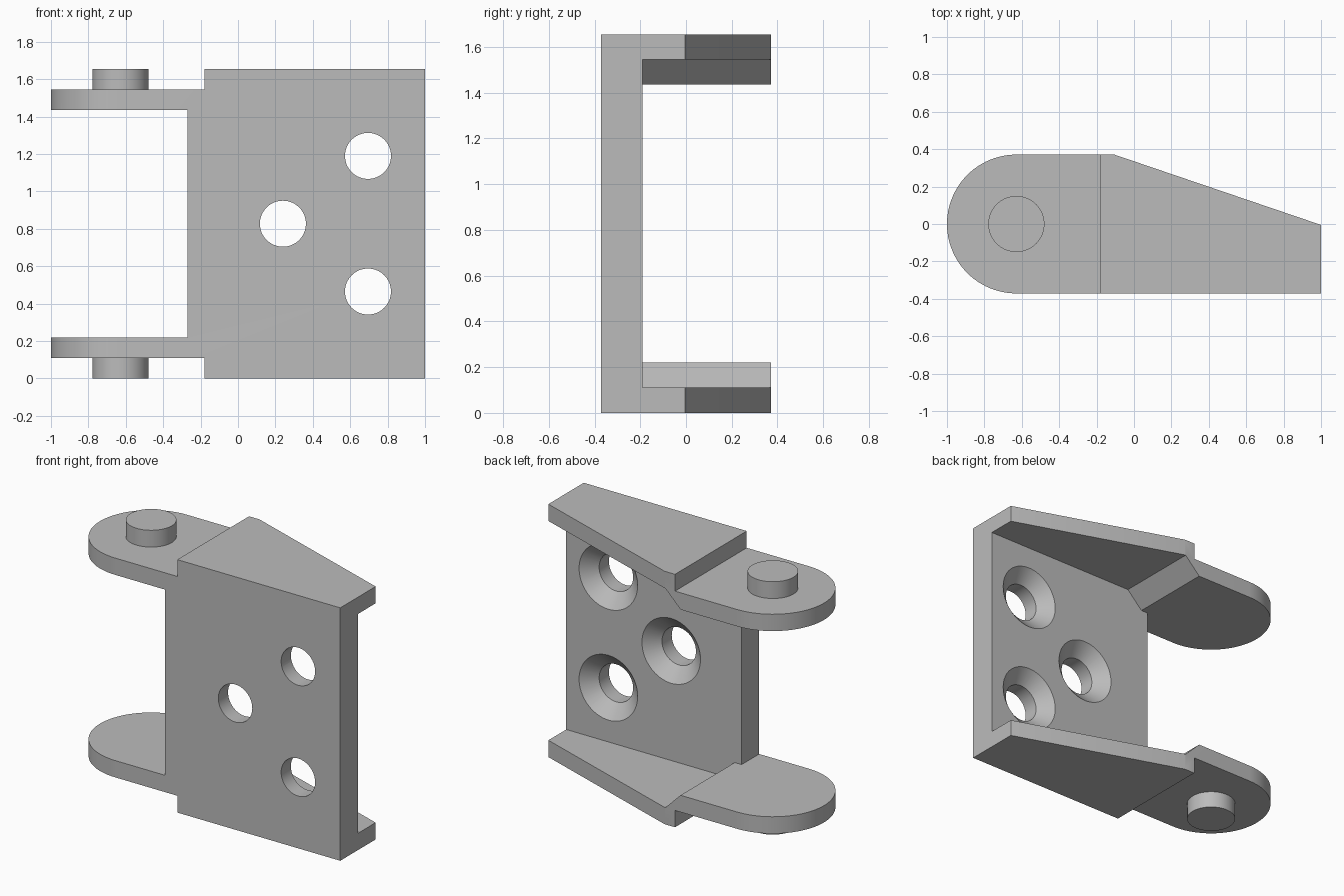
import bpy, bmesh, math
from mathutils import Vector

cube = bpy.data.objects.get("Cube")
if cube:
    bpy.data.objects.remove(cube, do_unlink=True)

HEIGHT, HALF_DEPTH, WEB_BACK = 1.655, 0.371, -0.19
TAB_X, STEP, TAB_IN = -0.629, 0.11, 0.22   # pin centre, outer step, inner tab face

grey = bpy.data.materials.new("light grey metal")
grey.use_nodes = True
grey.diffuse_color = (0.5, 0.5, 0.5, 1)
grey.node_tree.nodes["Principled BSDF"].inputs["Base Color"].default_value = (0.5, 0.5, 0.5, 1)


def solid(name, outline, extrude):
    """Extrude a closed planar outline into a solid object."""
    bm = bmesh.new()
    face = bm.faces.new([bm.verts.new(p) for p in outline])
    new = bmesh.ops.extrude_face_region(bm, geom=[face])["geom"]
    bmesh.ops.translate(bm, vec=Vector(extrude),
                        verts=[v for v in new if isinstance(v, bmesh.types.BMVert)])
    bmesh.ops.recalc_face_normals(bm, faces=bm.faces)
    return finish(name, bm)


def cone(name, r1, r2, depth, axis, centre, sides=64):
    """Cylinder or cone along axis, r1 at the start of the axis."""
    bm = bmesh.new()
    bmesh.ops.create_cone(bm, cap_ends=True, segments=sides, radius1=r1, radius2=r2, depth=depth)
    turn = Vector((0, 0, 1)).rotation_difference(Vector(axis)).to_matrix()
    bmesh.ops.rotate(bm, matrix=turn, verts=bm.verts)
    bmesh.ops.translate(bm, vec=Vector(centre), verts=bm.verts)
    return finish(name, bm)


def finish(name, bm):
    mesh = bpy.data.meshes.new(name)
    bm.to_mesh(mesh)
    bm.free()
    mesh.materials.append(grey)
    obj = bpy.data.objects.new(name, mesh)
    bpy.context.collection.objects.link(obj)
    return obj


def combine(obj, tool, operation):
    """Apply one boolean, then drop the helper."""
    tool.hide_render = True
    mod = obj.modifiers.new("cut", "BOOLEAN")
    mod.operation, mod.object, mod.solver = operation, tool, "EXACT"
    bpy.context.view_layer.objects.active = obj
    bpy.ops.object.modifier_apply(modifier=mod.name)
    bpy.data.objects.remove(tool, do_unlink=True)


def mirrored(half):
    """Close a lower half profile (x, z) with its reflection about mid height."""
    return half + [(x, HEIGHT - z) for x, z in reversed(half)]


def shade(obj):
    bpy.ops.object.select_all(action="DESELECT")
    obj.select_set(True)
    bpy.context.view_layer.objects.active = obj
    bpy.ops.object.shade_smooth_by_angle(angle=math.radians(30))


# Body: plan outline with rounded tab end and tapered flange
arc = [math.radians(90 + 180 * i / 48) for i in range(49)]
plan = [(TAB_X + HALF_DEPTH * math.cos(a), HALF_DEPTH * math.sin(a), 0) for a in arc]
plan += [(1, -HALF_DEPTH, 0), (1, -0.005, 0), (-0.105, HALF_DEPTH, 0)]
bracket = solid("hinge_bracket", plan, (0, 0, HEIGHT))

# Stepped corners outside the tabs
for z in (-1 + STEP, HEIGHT - STEP):
    corner = [(-2, -1, z), (-0.18, -1, z), (-0.18, 1, z), (-2, 1, z)]
    combine(bracket, solid("corner_cutter", corner, (0, 0, 1)), "DIFFERENCE")

# Opening between the tabs, and the pocket behind the web with sloped joggles
opening = mirrored([(-2, TAB_IN), (-0.27, TAB_IN)])
combine(bracket, solid("opening_cutter", [(x, -1, z) for x, z in opening], (0, 2, 0)), "DIFFERENCE")
pocket = mirrored([(-2, TAB_IN), (-0.22, TAB_IN), (-0.11, STEP), (2, STEP)])
combine(bracket, solid("pocket_cutter", [(x, WEB_BACK, z) for x, z in pocket], (0, 2, 0)), "DIFFERENCE")

# Countersunk screw holes
SINK = 0.08
for x, z in ((0.695, 0.465), (0.24, HEIGHT / 2), (0.695, 1.19)):
    combine(bracket, cone("hole_cutter", 0.123, 0.123, 0.6, (0, 1, 0), (x, -0.3, z)), "DIFFERENCE")
    # cone runs slightly past the back face at the same slope
    slope = (0.212 - 0.123) / SINK
    combine(bracket, cone("sink_cutter", 0.123, 0.212 + 0.01 * slope, SINK + 0.01, (0, 1, 0),
                          (x, WEB_BACK - SINK / 2 + 0.005, z)), "DIFFERENCE")
shade(bracket)

# Hinge pins on the outer faces of the tabs
for name, z in (("lower_pin", STEP / 2), ("upper_pin", HEIGHT - STEP / 2)):
    shade(cone(name, 0.15, 0.15, STEP, (0, 0, 1), (TAB_X, 0, z)))
